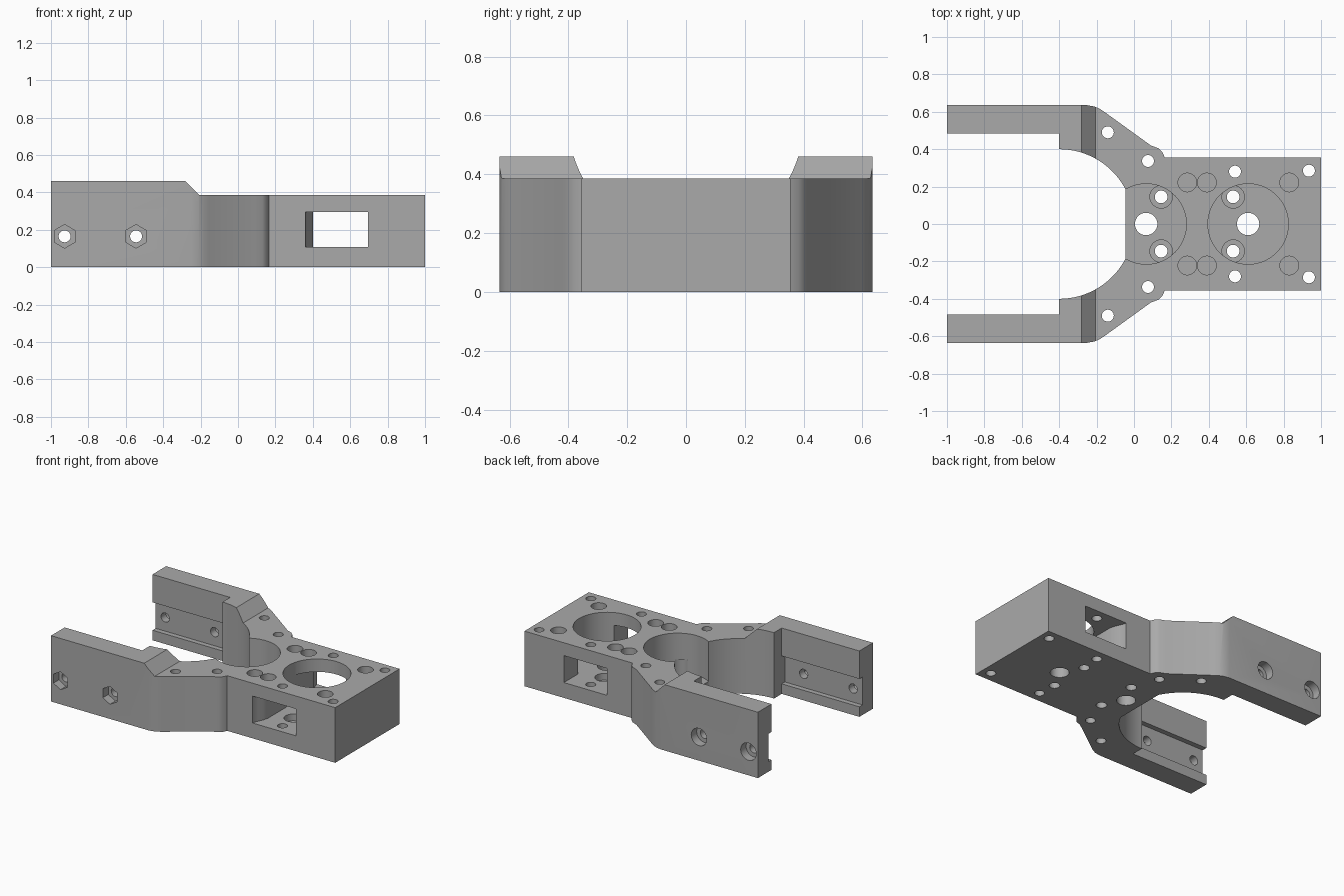
import bpy, bmesh, math
from mathutils import Matrix

if "Cube" in bpy.data.objects:
    bpy.data.objects.remove(bpy.data.objects["Cube"])

grey = bpy.data.materials.new("mid grey")
grey.diffuse_color = (0.40, 0.40, 0.40, 1)
grey.use_nodes = True
grey.node_tree.nodes["Principled BSDF"].inputs["Base Color"].default_value = grey.diffuse_color


def prism(name, pts, axis, lo, hi):
    """Extrude a closed outline: axis 'z' uses (x, y) points, axis 'y' uses (x, z)."""
    bm = bmesh.new()
    place = (lambda a, b, t: (a, b, t)) if axis == 'z' else (lambda a, b, t: (a, t, b))
    low = [bm.verts.new(place(a, b, lo)) for a, b in pts]
    high = [bm.verts.new(place(a, b, hi)) for a, b in pts]
    bm.faces.new(low)
    bm.faces.new(high)
    n = len(pts)
    for i in range(n):
        j = (i + 1) % n
        bm.faces.new((low[i], low[j], high[j], high[i]))
    bmesh.ops.recalc_face_normals(bm, faces=bm.faces)
    mesh = bpy.data.meshes.new(name)
    bm.to_mesh(mesh)
    bm.free()
    mesh.materials.append(grey)
    ob = bpy.data.objects.new(name, mesh)
    bpy.context.collection.objects.link(ob)
    return ob


def ring(cx, cy, r, n=32, turn=0.0):
    return [(cx + r * math.cos(turn + 2 * math.pi * i / n),
             cy + r * math.sin(turn + 2 * math.pi * i / n)) for i in range(n)]


def cut(pts, axis, lo, hi):
    """Subtract an extruded outline from the bracket."""
    tool = prism("cutter", pts, axis, lo, hi)
    tool.hide_render = True
    mod = bracket.modifiers.new("cut", 'BOOLEAN')
    mod.operation = 'DIFFERENCE'
    mod.solver = 'EXACT'
    mod.object = tool
    bpy.ops.object.modifier_apply(modifier=mod.name)
    bpy.data.objects.remove(tool)


# Bracket plan: block on the right, two fork arms on the left
half = [(1, 0.355), (0.165, 0.355), (0.152, 0.383), (0.13, 0.405), (0.09, 0.42),
        (-0.155, 0.597), (-0.182, 0.615), (-0.21, 0.628), (-0.25, 0.635),
        (-1, 0.635), (-1, 0.485), (-0.4, 0.485)]
end = math.asin(0.185 / 0.4)
for i in range(21):
    a = math.pi / 2 + (end - math.pi / 2) * i / 20
    half.append((-0.4 + 0.4 * math.cos(a), 0.4 * math.sin(a)))
outline = half + [(x, -y) for x, y in reversed(half)]
bracket = prism("fork_bracket", outline, 'z', 0, 0.46)
bpy.context.view_layer.objects.active = bracket
bracket.select_set(True)

# Lower deck with the ramp up to the arms
cut([(-0.42, 0.6), (-0.205, 0.385), (1.2, 0.385), (1.2, 0.6)], 'y', -1, 1)

# Two motor pockets, with a shaft hole in each floor
FLOOR = 0.107
for cx in (0.065, 0.61):
    cut(ring(cx, 0, 0.215, 64), 'z', FLOOR, 0.7)
    cut(ring(cx, 0, 0.06), 'z', -0.1, 0.3)

# Side window through the block, flared on its left side
left = [(0.36, -0.40), (0.362, -0.345), (0.375, -0.31), (0.39, -0.28), (0.40, -0.24)]
left += [(x, -y) for x, y in reversed(left)]
cut(left + [(0.695, 0.40), (0.695, -0.40)], 'z', FLOOR, 0.295)

for s in (-1, 1):
    # Countersunk motor screws in the pocket floors
    for x in (0.145, 0.53):
        cut(ring(x, s * 0.145, 0.06), 'z', 0.06, 0.2)
        cut(ring(x, s * 0.145, 0.034), 'z', -0.1, 0.2)
    # Blind holes in the deck
    for x in (0.285, 0.39, 0.83):
        cut(ring(x, s * 0.222, 0.05), 'z', 0.305, 0.6)
    # Through holes
    for x, y in ((-0.14, 0.49), (0.075, 0.337), (0.54, 0.28), (0.935, 0.285)):
        cut(ring(x, s * y, 0.032), 'z', -0.1, 0.6)
    # Rail groove along the inside of each arm
    lo, hi = sorted((s * 0.40, s * 0.52))
    cut([(-1.1, 0.07), (-0.4, 0.07), (-0.4, 0.265), (-1.1, 0.265)], 'y', lo, hi)
    # Rail bolts: hexagon nut seats in front, round head seats behind
    for x in (-0.927, -0.545):
        seat = ring(x, 0.165, 0.063, 6, math.pi / 6) if s < 0 else ring(x, 0.165, 0.06)
        lo, hi = sorted((s * 0.575, s * 0.8))
        cut(seat, 'y', lo, hi)
        lo, hi = sorted((s * 0.45, s * 0.8))
        cut(ring(x, 0.165, 0.032), 'y', lo, hi)

bpy.ops.object.shade_smooth_by_angle(angle=math.radians(25))
